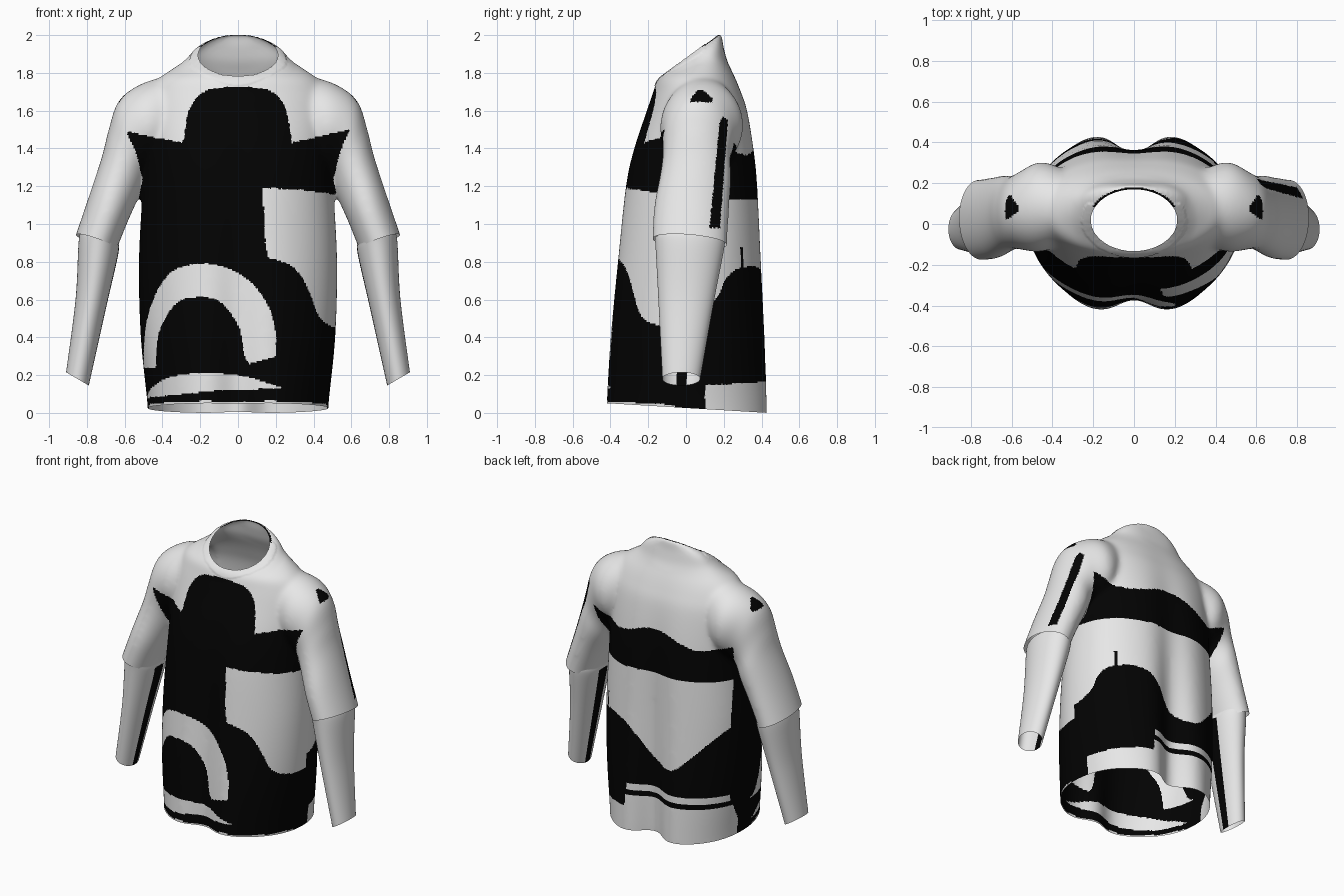
import bpy, bmesh, math
from mathutils import Vector
from mathutils.kdtree import KDTree

if "Cube" in bpy.data.objects:
    bpy.data.objects.remove(bpy.data.objects["Cube"])


def material(name, c):
    m = bpy.data.materials.new(name)
    m.diffuse_color = (*c, 1)
    m.use_nodes = True
    m.node_tree.nodes["Principled BSDF"].inputs["Base Color"].default_value = m.diffuse_color
    return m


WHITE = material("off_white_fabric", (0.8, 0.8, 0.8))
BLACK = material("black_print", (0.0008, 0.0008, 0.0008))


def catmull(keys, sub):
    """Smoothly resample a list of key tuples."""
    out = []
    for i in range(len(keys) - 1):
        p0, p1, p2, p3 = (keys[max(0, min(len(keys) - 1, i + k))] for k in (-1, 0, 1, 2))
        for j in range(sub):
            t = j / sub
            out.append(tuple(0.5 * (2 * b + (c - a) * t + (2 * a - 5 * b + 4 * c - d) * t * t
                                    + (3 * b - a - 3 * c + d) * t ** 3)
                             for a, b, c, d in zip(p0, p1, p2, p3)))
    return out + [keys[-1]]


def loft(bm, rings, cap):
    """Skin a list of rings of points; returns faces row by row."""
    vs = [[bm.verts.new(p) for p in r] for r in rings]
    n = len(rings[0])
    faces = []
    for a, b in zip(vs, vs[1:]):
        faces.append([bm.faces.new((a[i], a[(i + 1) % n], b[(i + 1) % n], b[i])) for i in range(n)])
    if cap:
        bm.faces.new(vs[0][::-1])
        bm.faces.new(vs[-1])
    return faces


def spow(v, e):
    return math.copysign(abs(v) ** e, v)


# ---- cross-sections -------------------------------------------------------
# torso: z, half width, front y, back y
TORSO = [(-.1, .475, -.425, .425), (.05, .48, -.42, .425), (.4, .515, -.40, .415), (.8, .525, -.365, .40),
         (1.2, .505, -.325, .385), (1.4, .5, -.28, .365), (1.6, .49, -.21, .33), (1.7, .465, -.175, .295),
         (1.77, .42, -.15, .265), (1.82, .35, -.09, .24), (1.87, .28, -.02, .22),
         (1.93, .225, .06, .205), (1.98, .15, .12, .195), (2.04, .06, .16, .19)]
# sleeves: outer x, outer z, inner x, inner z, centre y, half depth
UPPER = [(.33, 1.79, .28, 1.40, .085, .16), (.50, 1.748, .40, 1.30, .085, .22),
         (.63, 1.655, .48, 1.25, .065, .19), (.685, 1.5, .50, 1.20, .055, .18), (.72, 1.36, .53, 1.13, .05, .19),
         (.785, 1.16, .58, 1.02, .03, .20), (.858, .945, .64, .87, .02, .20), (.885, .86, .665, .785, .02, .20)]
LOWER = [(.83, .96, .63, .89, .02, .185), (.844, .9, .638, .82, .02, .18),
         (.86, .6, .70, .55, .0, .145), (.91, .215, .79, .145, -.025, .10)]


def torso_ring(z, w, yf, yb, n=96):
    c, h = (yf + yb) / 2, (yb - yf) / 2
    fade = max(0, 1 - z / 1.8)
    pts = []
    for i in range(n):
        a = math.tau * i / n
        s = math.sin(a)
        e = 2 / (2.2 if s > 0 else 2.03)
        x, s = w * spow(math.cos(a), e), spow(s, e)
        # drape: a vertical fold in the middle of front and back
        d = (.10 * fade + .17 * max(0, 1 - z / 1.95) if s > 0 else .20 * fade) * math.exp(-(x / .12) ** 2)
        pts.append((x, c + h * s * (1 + .10 * fade) * (1 - d), z))
    return pts


def sleeve_ring(k, side, n=64):
    ox, oz, ix, iz, yc, hy = k
    pts = []
    for i in range(n):
        a = math.tau * i / n
        c = math.cos(a)
        pts.append((side * ((ox + ix) / 2 + (ox - ix) / 2 * c), yc + hy * math.sin(a),
                    (oz + iz) / 2 + (oz - iz) / 2 * c))
    return pts


# ---- printed shapes -------------------------------------------------------
def inside(p, poly):
    x, y = p
    r = False
    for (x1, y1), (x2, y2) in zip(poly, poly[1:] + poly[:1]):
        if (y1 > y) != (y2 > y) and x < (x2 - x1) * (y - y1) / (y2 - y1) + x1:
            r = not r
    return r


def curve(keys):
    return catmull(keys, 4)


FRONT = [(-.59, 1.49), (-.30, 1.43)] + curve([(-.285, 1.45), (-.26, 1.6), (-.2, 1.685), (-.11, 1.72), (.11, 1.72),
         (.2, 1.685), (.255, 1.6), (.285, 1.43)]) + [(.59, 1.5), (.54, 1.38), (.505, 1.24), (.55, 1.0),
         (.55, -.1), (-.55, -.1), (-.55, 1.0), (-.505, 1.24), (-.54, 1.38)]
POCKET = [(.13, 1.19), (.3, 1.185), (.57, 1.15), (.57, .45)] + curve([(.5, .455), (.43, .51), (.36, .68),
          (.28, .78), (.16, .82)]) + [(.145, .9)]
ARCH = curve([(-.5, .24), (-.49, .45), (-.44, .62), (-.36, .74), (-.25, .785), (-.12, .785), (.02, .73), (.13, .62),
              (.19, .48), (.205, .30)]) + curve([(.06, .26), (.035, .3), (.01, .44), (-.05, .54), (-.13, .605),
              (-.28, .605), (-.36, .54), (-.42, .42), (-.435, .24)])
SWOOSH = curve([(-.48, .08), (-.46, .13), (-.36, .19), (-.2, .21), (0, .2), (.12, .17), (.24, .13)]) + [(-.1, .12)]
BACK = curve([(.55, 1.43), (.35, 1.37), (.22, 1.38), (.07, 1.43), (-.07, 1.43), (-.22, 1.38), (-.35, 1.35),
              (-.55, 1.42)]) + [(-.505, 1.2), (-.55, 1.0), (-.55, -.1), (.55, -.1), (.55, 1.0), (.505, 1.2)]
PANEL = [(.57, 1.13), (-.485, 1.14), (-.485, .81)] + curve([(-.32, .63), (-.17, .5), (0, .54), (.11, .67),
         (.2, .75), (.3, .775), (.42, .765), (.475, .71), (.5, .6), (.57, .46)])
STRIPE = [(.17, .28), (.18, .33), (-.475, .33), (-.475, .28)]
HEM = [(.56, -.1), (.56, .145), (.19, .17), (.18, .25), (-.48, .25), (-.48, -.1)]
BADGE = [(.02, 1.645), (.035, 1.68), (.065, 1.71), (.09, 1.71), (.14, 1.665), (.14, 1.645)]
BAR = [(.178, 1.54), (.195, 1.57), (.222, 1.55), (.18, .98), (.125, .98)]
HEM_N = Vector((0, .06, 1)).normalized()


def neck(x, y):
    return math.hypot(x / .21, (y - .02) / .15)


def is_black(c, n):
    x, y, z = c
    if z > 1.75:
        return y > .085 and neck(x, y) < 1.06         # tape at the back of the collar
    if abs(x) > .56 and n.x * x > 0 and inside((y, z), BADGE):
        return True
    if x > .56 and y > .1 and n.x > -.3 and inside((y, z), BAR):
        return True
    p = (x, z)
    if y < .02:
        if y < -.06 and z < .026 - .06 * y + .012:    # thin pale front hem
            return False
        return inside(p, FRONT) and not any(inside(p, s) for s in (POCKET, ARCH, SWOOSH))
    if abs(x - .4) < .008 and .7 < z < .88:
        return True
    if y > .1 and inside(p, HEM):
        return False
    return inside(p, BACK) and not any(inside(p, s) for s in (PANEL, STRIPE))


def make_object(name, bm):
    me = bpy.data.meshes.new(name)
    bm.to_mesh(me)
    bm.free()
    ob = bpy.data.objects.new(name, me)
    bpy.context.collection.objects.link(ob)
    return ob


# ---- torso and wide sleeves, fused into one skin --------------------------
bm = bmesh.new()
loft(bm, [torso_ring(*k) for k in catmull(TORSO, 5)], True)
for side in (1, -1):
    loft(bm, [sleeve_ring(k, side) for k in catmull(UPPER, 5)], True)
bmesh.ops.recalc_face_normals(bm, faces=bm.faces[:])
solid = make_object("shirt_solid", bm)
rm = solid.modifiers.new("fuse", 'REMESH')
rm.mode = 'VOXEL'
rm.voxel_size = .009
sm = solid.modifiers.new("soften", 'SMOOTH')
sm.factor, sm.iterations = .5, 60
bpy.context.view_layer.update()
me = bpy.data.meshes.new_from_object(solid.evaluated_get(bpy.context.evaluated_depsgraph_get()))
bpy.data.objects.remove(solid)
bm = bmesh.new()
bm.from_mesh(me)


def trim(faces, co, no):
    geom = list({g for f in faces for g in (*f.verts, *f.edges, f)})
    bmesh.ops.bisect_plane(bm, geom=geom, plane_co=co, plane_no=no, clear_inner=True)


trim(bm.faces[:], (0, 0, .026), HEM_N)                                  # hem
for side in (1, -1):                                                    # cuffs
    trim([f for f in bm.faces if side * f.calc_center_median().x > .57 and f.calc_center_median().z < 1.15],
         (side * .75, 0, .908), Vector((-side * .075, .02, .215)).normalized())
# neck opening with a clean oval rim on a slanted plane
hole = [f for f in bm.faces if f.calc_center_median().z > 1.6 and neck(*f.calc_center_median()[:2]) < 1]
bmesh.ops.delete(bm, geom=hole, context='FACES')
rim = [v for v in bm.verts if v.is_boundary and v.co.z > 1.6]
kd = KDTree(len(rim))
delta = []
for i, v in enumerate(rim):
    r = neck(v.co.x, v.co.y)
    v.co.x /= r
    v.co.y = .02 + (v.co.y - .02) / r
    kd.insert((v.co.x, v.co.y, 0), i)
    delta.append(1.78 + (v.co.y + .13) / .30 * .22 - v.co.z)
kd.balance()
for v in bm.verts:
    r = neck(v.co.x, v.co.y)
    if v.co.z > 1.6 and r < 1.7:
        near = kd.find_n((v.co.x / r, .02 + (v.co.y - .02) / r, 0), 8)
        d = sum(delta[i] for _, i, _ in near) / len(near)
        t = max(0, 1 - max(0, r - 1) / .5)
        v.co.z = min(2, v.co.z + d * t * t * (3 - 2 * t))
bm.normal_update()
for v in bm.verts:                                                      # raised collar band
    if v.co.z > 1.6 and neck(v.co.x, v.co.y) < 1.22 and v.co.y < .1:
        v.co += v.normal * .004
bm.normal_update()
for f in bm.faces:
    f.smooth = True
    f.material_index = int(is_black(f.calc_center_median(), f.normal))
shirt = make_object("shirt_body", bm)

# ---- narrow forearm sleeves -----------------------------------------------
parts = [shirt]
for side, label in ((1, "right"), (-1, "left")):
    bm = bmesh.new()
    rows = loft(bm, [sleeve_ring(k, side, 72) for k in catmull(LOWER, 12)], False)
    for row in rows:
        for i, f in enumerate(row):
            f.smooth = True
            # thin stripe along the inner seam
            f.material_index = int(abs(i - 35.5) < 3 and f.calc_center_median().z < .87)
    bm.normal_update()
    if rows[10][0].normal.x * side < 0:
        bmesh.ops.reverse_faces(bm, faces=bm.faces[:])
    parts.append(make_object("forearm_sleeve_" + label, bm))
for ob in parts:
    ob.data.materials.append(WHITE)
    ob.data.materials.append(BLACK)
